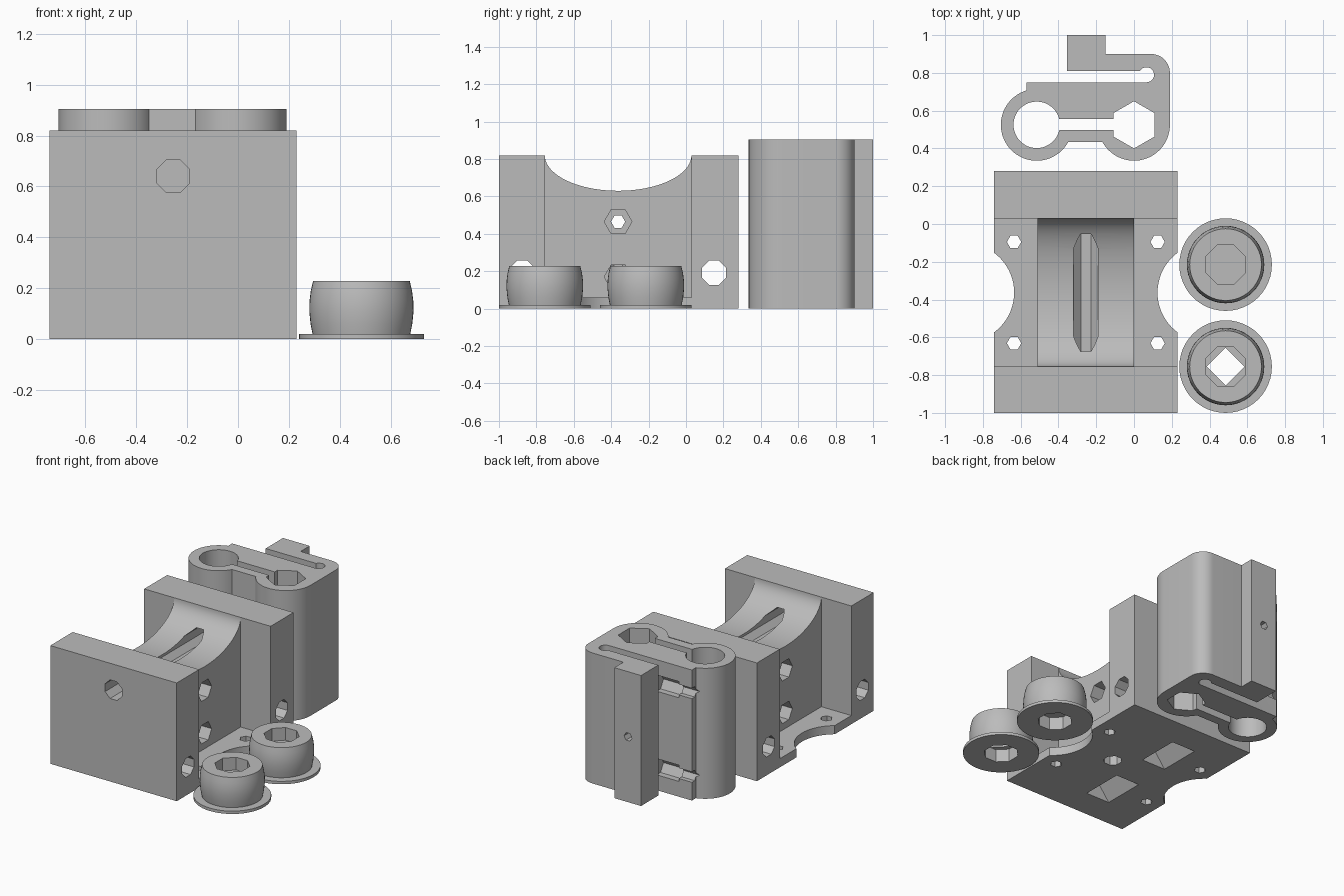
import bpy, bmesh, math
from mathutils import Matrix

if "Cube" in bpy.data.objects:
    bpy.data.objects.remove(bpy.data.objects["Cube"])

grey = bpy.data.materials.new("plain_grey")
grey.use_nodes = True
COLOUR = (0.5, 0.5, 0.5, 1)
grey.diffuse_color = COLOUR
grey.node_tree.nodes["Principled BSDF"].inputs["Base Color"].default_value = COLOUR


def finish(bm, name):
    bmesh.ops.recalc_face_normals(bm, faces=bm.faces)
    mesh = bpy.data.meshes.new(name)
    bm.to_mesh(mesh)
    bm.free()
    mesh.materials.append(grey)
    ob = bpy.data.objects.new(name, mesh)
    bpy.context.collection.objects.link(ob)
    return ob


def prism(name, pts, axis, lo, hi):
    """Extrude a 2D outline along an axis from lo to hi."""
    place = {"X": lambda a, b: (lo, a, b), "Y": lambda a, b: (a, lo, b),
             "Z": lambda a, b: (a, b, lo)}[axis]
    step = [hi - lo if axis == k else 0 for k in "XYZ"]
    bm = bmesh.new()
    face = bm.faces.new([bm.verts.new(place(*p)) for p in pts])
    new = bmesh.ops.extrude_face_region(bm, geom=[face])["geom"]
    bmesh.ops.translate(bm, vec=step, verts=[v for v in new if isinstance(v, bmesh.types.BMVert)])
    return finish(bm, name)


def arc(cx, cy, r, start, end, n=24, ry=None):
    angles = [math.radians(start + (end - start) * i / n) for i in range(n + 1)]
    return [(cx + r * math.cos(t), cy + (ry or r) * math.sin(t)) for t in angles]


def ngon(cx, cy, r, n, turn=0):
    return arc(cx, cy, r, turn, turn + 360, n)[:-1]


def rect(a, b, c, d):
    return [(a, b), (c, b), (c, d), (a, d)]


def cut(ob, pts, axis, lo, hi):
    """Carve an extruded outline out of the object."""
    tool = prism("cutter", pts, axis, lo, hi)
    tool.hide_render = True
    mod = ob.modifiers.new("cut", "BOOLEAN")
    mod.operation, mod.solver, mod.object = "DIFFERENCE", "EXACT", tool
    bpy.context.view_layer.objects.active = ob
    bpy.ops.object.modifier_apply(modifier=mod.name)
    bpy.data.objects.remove(tool)


def smooth(ob):
    bpy.ops.object.select_all(action="DESELECT")
    ob.select_set(True)
    bpy.context.view_layer.objects.active = ob
    bpy.ops.object.shade_smooth_by_angle(angle=math.radians(30))


# Saddle frame: end walls, scooped centre block and thin base plate
X0, X1, Y0, Y1, TOP = -0.74, 0.23, -1.0, 0.28, 0.82
XM, YM = -0.255, -0.363
outline = [(Y0, 0), (Y1, 0), (Y1, TOP)] + arc(YM, TOP, 0.392, 0, -180, 40, 0.19) + [(Y0, TOP)]
frame = prism("saddle_frame", outline, "X", X0, X1)
for lo, hi in ((X0 - 0.1, -0.51), (0.0, X1 + 0.1)):
    cut(frame, rect(YM - 0.392, 0.06, YM + 0.392, TOP + 0.1), "X", lo, hi)

# Round bites and mounting holes in the base plate
for side in (-1, 1):
    cut(frame, ngon(XM + side * 0.642, YM, 0.2625, 64), "Z", -0.1, 0.1)
    for end in (-1, 1):
        cut(frame, ngon(XM + side * 0.38, YM + end * 0.268, 0.038, 6), "Z", -0.1, 0.1)

# Long rod hole and cross holes through the walls
cut(frame, ngon(XM, 0.64, 0.07, 8, 22.5), "Y", Y0 - 0.1, Y1 + 0.1)
for y in (-0.876, 0.15):
    cut(frame, ngon(y, 0.192, 0.07, 8, 22.5), "X", X0 - 0.1, X1 + 0.1)

# Screw holes with nut pockets in the centre block
for z in (0.17, 0.465):
    cut(frame, ngon(YM, z, 0.038, 6), "X", -0.6, 0.1)
    cut(frame, ngon(YM, z, 0.074, 6), "X", -0.09, 0.05)
    cut(frame, ngon(YM, z, 0.074, 6), "X", -0.6, -0.42)

# Underside: blind hole and two V pockets
cut(frame, ngon(-0.125, YM, 0.06, 8, 22.5), "Z", -0.1, 0.3)
for end in (-1, 1):
    y = YM + end * 0.28
    cut(frame, [(-0.46, -0.01), (-0.26, -0.01), (-0.36, 0.12)], "Y", y - 0.15, y + 0.15)
smooth(frame)

# Rod clamp: two bosses, bridge, flexing arm and tab
H = 0.905
outline = (arc(0, 0.525, 0.19, 209, 360, 30) + arc(0.09, 0.8, 0.1, 0, 90, 12)
           + [(-0.15, 0.9), (-0.15, 1.0), (-0.355, 1.0), (-0.355, 0.81)]
           + arc(0.066, 0.79, 0.04, 150, -90, 16) + [(-0.57, 0.75)]
           + arc(-0.515, 0.525, 0.19, 106.8, 331, 40))
clamp = prism("rod_clamp", outline, "Z", 0, H)
cut(clamp, ngon(-0.515, 0.525, 0.123, 48), "Z", -0.1, 1)
cut(clamp, ngon(0, 0.525, 0.125, 6, 30), "Z", -0.1, 1)
cut(clamp, rect(-0.45, 0.497, -0.05, 0.557), "Z", -0.1, 1)
cut(clamp, ngon(-0.255, H / 2, 0.03, 6), "Y", 0.78, 1.1)
for z in (H / 2 - 0.29, H / 2 + 0.29):
    cut(clamp, ngon(0.74, z, 0.042, 6), "X", -0.65, -0.4)
    cut(clamp, ngon(0.74, z, 0.065, 6), "X", -0.47, -0.3)
smooth(clamp)


# Flanged barrel bushings
def bushing(name, x, y):
    profile = [(0, 0), (0.245, 0), (0.245, 0.02), (0.192, 0.02), (0.2, 0.06), (0.205, 0.11),
               (0.204, 0.15), (0.199, 0.19), (0.19, 0.228), (0, 0.228)]
    bm = bmesh.new()
    verts = [bm.verts.new((r, 0, z)) for r, z in profile]
    edges = [bm.edges.new(pair) for pair in zip(verts, verts[1:])]
    bmesh.ops.spin(bm, geom=verts + edges, cent=(0, 0, 0), axis=(0, 0, 1),
                   angle=math.tau, steps=48)
    bmesh.ops.remove_doubles(bm, verts=bm.verts, dist=0.0005)
    bmesh.ops.transform(bm, matrix=Matrix.Translation((x, y, 0)), verts=bm.verts)
    ob = finish(bm, name)
    cut(ob, ngon(x, y, 0.1, 4), "Z", -0.1, 0.4)
    cut(ob, ngon(x, y, 0.113, 8, 22.5), "Z", 0.14, 0.4)
    cut(ob, ngon(x, y, 0.113, 8, 22.5), "Z", -0.1, 0.09)
    smooth(ob)


bushing("front_bushing", 0.485, -0.755)
bushing("rear_bushing", 0.485, -0.215)
